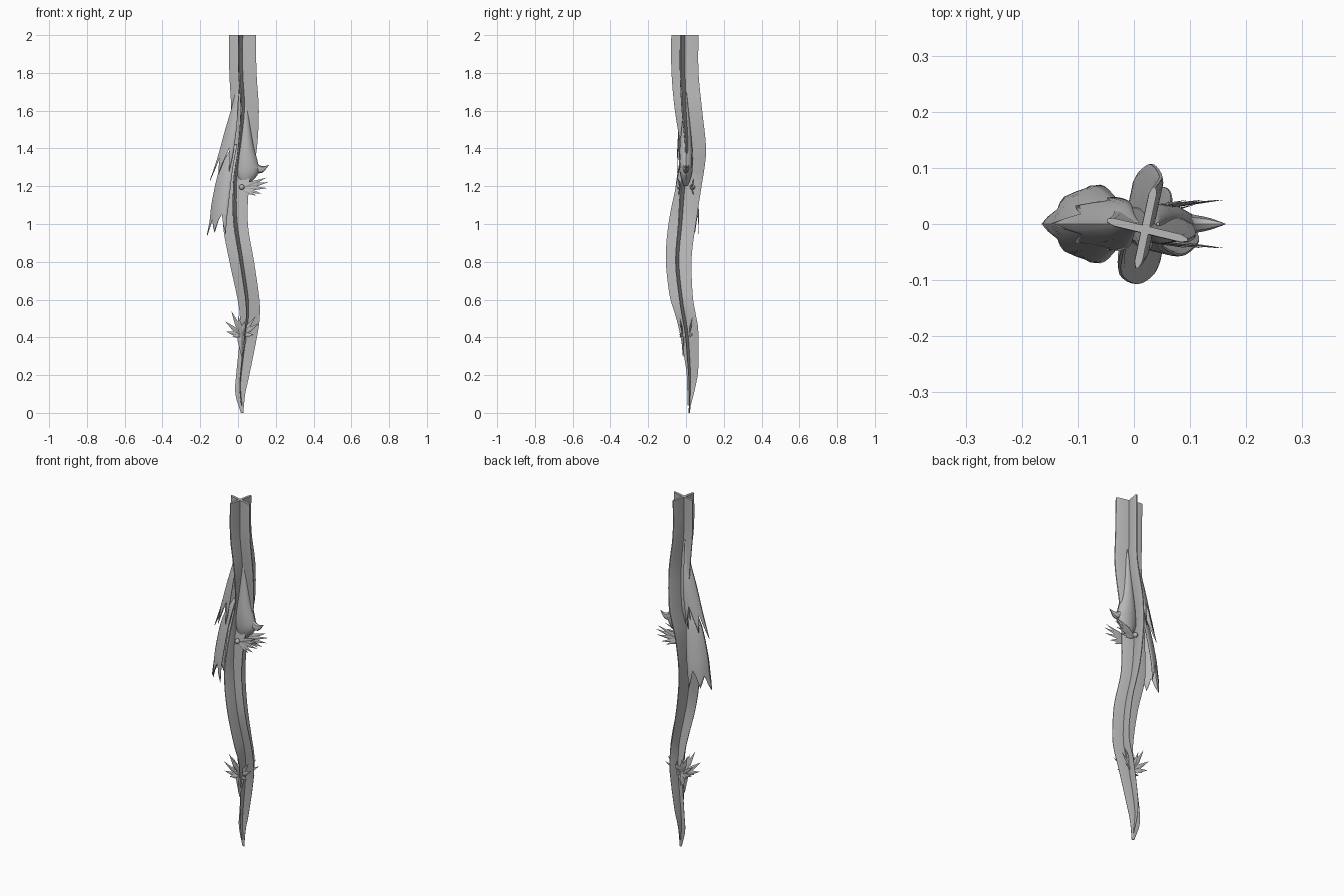
import bpy, bmesh, math
from mathutils import Vector

if "Cube" in bpy.data.objects:
    bpy.data.objects.remove(bpy.data.objects["Cube"])

grey = bpy.data.materials.new("grey")
grey.diffuse_color = (0.48, 0.48, 0.48, 1)
grey.use_nodes = True
grey.node_tree.nodes["Principled BSDF"].inputs["Base Color"].default_value = grey.diffuse_color


def make(name, verts, faces, solid=0, smooth=True):
    mesh = bpy.data.meshes.new(name)
    mesh.from_pydata([tuple(v) for v in verts], [], faces)
    bm = bmesh.new()
    bm.from_mesh(mesh)
    bmesh.ops.recalc_face_normals(bm, faces=bm.faces)
    bm.to_mesh(mesh)
    bm.free()
    mesh.materials.append(grey)
    ob = bpy.data.objects.new(name, mesh)
    bpy.context.collection.objects.link(ob)
    if solid:
        mod = ob.modifiers.new("thickness", 'SOLIDIFY')
        mod.thickness = solid
    if smooth:
        bpy.ops.object.select_all(action='DESELECT')
        ob.select_set(True)
        bpy.context.view_layer.objects.active = ob
        bpy.ops.object.shade_smooth_by_angle(angle=math.radians(35))
    return ob


def sample(rows, t):
    """Smooth curve through the rows, t from 0 to 1."""
    f = min(max(t, 0), 1) * (len(rows) - 1)
    i = min(int(f), len(rows) - 2)
    f -= i
    a, b, c, d = (rows[min(max(k, 0), len(rows) - 1)] for k in range(i - 1, i + 3))
    return [q + 0.5 * f * (r - p + f * (2 * p - 5 * q + 4 * r - s + f * (3 * (q - r) + s - p)))
            for p, q, r, s in zip(a, b, c, d)]


def loft(name, rings):
    n = len(rings[0])
    verts = [p for ring in rings for p in ring]
    faces = [(r * n + k, r * n + (k + 1) % n, (r + 1) * n + (k + 1) % n, (r + 1) * n + k)
             for r in range(len(rings) - 1) for k in range(n)]
    faces += [tuple(range(n)), tuple(range(len(verts) - n, len(verts)))]
    return make(name, verts, faces)


# Two crossed wavy blades: z, x edges, x centre, y edges, y centre
BLADE = [
    (2.00, -.048, .095, .020, -.078, .066, -.010),
    (1.80, -.046, .098, .020, -.077, .066, -.010),
    (1.60, -.036, .110, .030, -.060, .085, .000),
    (1.40, -.040, .100, .015, -.030, .106, .020),
    (1.30, -.055, .078, .000, -.035, .100, .010),
    (1.20, -.068, .058, -.013, -.050, .085, -.010),
    (1.00, -.080, .052, -.010, -.090, .055, -.025),
    (0.80, -.045, .085, .020, -.107, .030, -.040),
    (0.60, -.002, .113, .050, -.088, .035, -.020),
    (0.50, .010, .114, .055, -.060, .050, -.005),
    (0.40, .010, .100, .045, -.035, .065, .010),
    (0.20, -.010, .060, .020, .000, .065, .022),
    (0.10, -.014, .038, .012, .006, .050, .022),
    (0.00, .015, .028, .020, .008, .025, .018),
]


def blade(name, along_y):
    rings = []
    for i in range(53):
        z, x0, x1, cx, y0, y1, cy = sample(BLADE, i / 52)
        if along_y:
            z = 0.04 + z * 0.98
        lo, hi = (y0 - cy, y1 - cy) if along_y else (x0 - cx, x1 - cx)
        h = 0.002 + 0.005 * min(1, max(0, (z - 0.3) / 1.0))
        b = (hi - lo) * 0.08
        section = [(lo, -h * .4), (lo + b, -h), (hi - b, -h), (hi, -h * .4),
                   (hi, h * .4), (hi - b, h), (lo + b, h), (lo, h * .4)]
        if along_y:
            rings.append([(cx + .21 * d + w, cy + d, z) for d, w in section])
        else:
            rings.append([(cx + d, cy - .24 * d + w, z) for d, w in section])
    return loft(name, rings)


blade("wide_blade", False)
cross = blade("cross_blade", True)
for v in cross.data.vertices:
    v.co.z = min(v.co.z, 2.0)


# Toothed hood scales draped over the left side: z, ridge x, half width, depth
def hood(name, rows, teeth):
    cols = 2 * len(teeth) - 1
    lengths = teeth[:0:-1] + teeth
    n = 14
    verts, faces = [], []
    for r in range(n + 1):
        for c in range(cols):
            s = 2 * c / (cols - 1) - 1
            z, x, w, d = sample(rows, r / n * lengths[c])
            verts.append((x + d * abs(s) ** 1.4, w * math.sin(s * math.pi / 2), z))
    for r in range(n):
        for c in range(cols - 1):
            a = r * cols + c
            faces.append((a, a + 1, a + cols + 1, a + cols))
    make(name, verts, faces, solid=0.003)


hood("upper_scale",
     [(1.76, -.002, .004, .01), (1.63, -.030, .020, .03), (1.50, -.068, .040, .06),
      (1.34, -.112, .048, .08), (1.23, -.150, .045, .09)],
     [1, .85, .72, .82, .9, .72, .64, .74, .88])
hood("lower_scale",
     [(1.42, -.025, .012, .02), (1.29, -.098, .042, .07), (1.12, -.138, .064, .09),
      (1.02, -.150, .070, .09), (.94, -.165, .068, .10)],
     [1, .88, .74, .84, .93, .74, .66, .82, .97])

# Rounded crest body on the right: z, x edges, half depth
CREST = [(1.70, .040, .046, .003), (1.56, .022, .060, .018), (1.42, .005, .082, .032),
         (1.34, -.008, .102, .036), (1.28, -.010, .112, .034), (1.24, .000, .088, .026),
         (1.20, .025, .045, .010)]
rings = []
for i in range(19):
    z, x0, x1, w = sample(CREST, i / 18)
    rings.append([((x0 + x1) / 2 + (x1 - x0) / 2 * math.cos(a), w * math.sin(a), z)
                  for a in (k * math.tau / 12 for k in range(12))])
loft("crest", rings)

# Curved horn at the front of the crest: x, z, radius
HORN = [(.07, 1.335, .035), (.105, 1.295, .024), (.133, 1.290, .016), (.163, 1.312, .001)]
rings = []
for i in range(10):
    x, z, r = sample(HORN, i / 9)
    rings.append([(x, .7 * r * math.cos(a), z + r * math.sin(a))
                  for a in (k * math.tau / 8 for k in range(8))])
loft("horn", rings)


# Flat faceted spikes
def spike(name, base, tip, width, thick=0.003):
    base, tip = Vector(base), Vector(tip)
    axis = (tip - base).normalized()
    flat = axis.cross(Vector((0, 1, 0))).normalized()
    normal = axis.cross(flat)
    mid = base.lerp(tip, 0.45)
    verts = [base, mid + flat * width, mid + normal * thick, mid - flat * width,
             mid - normal * thick, tip]
    faces = []
    for k in range(4):
        a, b = 1 + k, 1 + (k + 1) % 4
        faces += [(0, b, a), (5, a, b)]
    make(name, verts, faces, smooth=False)


FAN = [(.150, 1.245), (.162, 1.222), (.155, 1.190), (.125, 1.160), (.095, 1.150), (.120, 1.235)]
RUFF = [(-.035, .54), (-.068, .485), (-.062, .43), (.000, .515), (.035, .49),
        (.092, .51), (.110, .475), (.085, .415), (-.030, .405)]
for side, label in ((-1, "front"), (1, "back")):
    # side fan with a round stud
    for x, z in FAN:
        spike(label + "_fan_feather", (.012, side * .026, 1.19), (x, side * .043, z), .012)
    bpy.ops.mesh.primitive_uv_sphere_add(segments=12, ring_count=8, radius=.014,
                                         location=(.02, side * .034, 1.195))
    stud = bpy.context.object
    stud.name = label + "_stud"
    stud.data.materials.append(grey)
    bpy.ops.object.shade_smooth()
    # lower ruff of spikes
    for x, z in RUFF:
        spike(label + "_ruff_spike", (.02, side * .012, .41), (x, side * .035, z), .012)
    spike(label + "_ruff_point", (.02, side * .010, .47), (.02, side * .016, .29), .024, .012)
